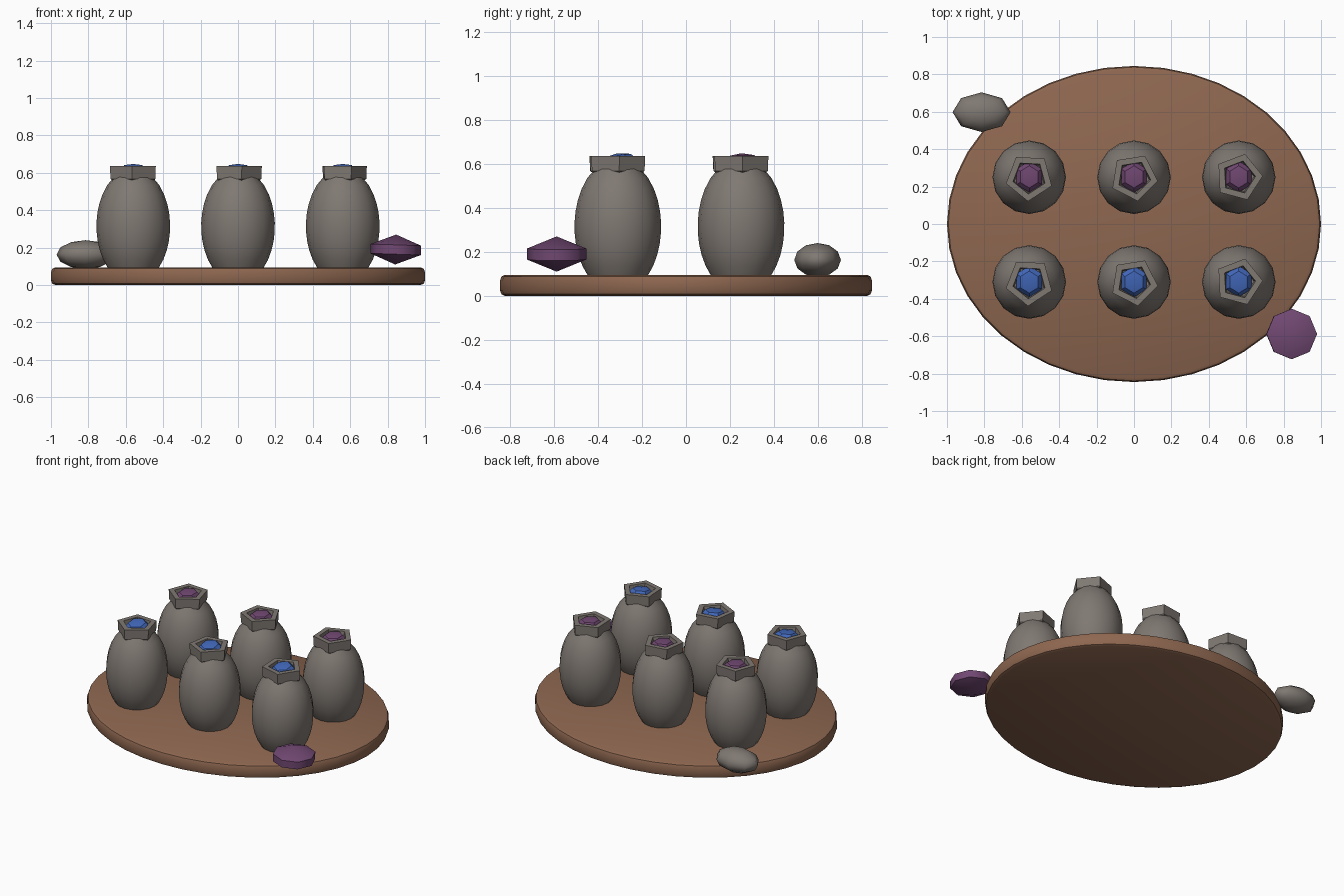
import bpy, bmesh
from math import sin, cos, pi, sqrt, radians

if "Cube" in bpy.data.objects:
    bpy.data.objects.remove(bpy.data.objects["Cube"], do_unlink=True)


def material(name, colour):
    m = bpy.data.materials.new(name)
    m.use_nodes = True
    m.diffuse_color = (*colour, 1)
    bsdf = m.node_tree.nodes["Principled BSDF"]
    bsdf.inputs["Base Color"].default_value = (*colour, 1)
    bsdf.inputs["Roughness"].default_value = 0.8
    return m


WOOD = material("brown wood", (0.27, 0.135, 0.08))
CLAY = material("grey clay", (0.215, 0.19, 0.17))
BLUE = material("blue", (0.055, 0.14, 0.50))
PURPLE = material("purple", (0.165, 0.065, 0.17))


def lathe(name, profile, sides, mat, location=(0, 0, 0), scale=(1, 1, 1),
          rotation=(0, 0, 0), start=0.0, closed=False, smooth=35):
    """Revolve (radius, height) points about z; open ends are capped."""
    bm = bmesh.new()
    rings = []
    for r, z in profile:
        if r < 1e-5:
            rings.append([bm.verts.new((0, 0, z))] * sides)
        else:
            rings.append([bm.verts.new((r * cos(start + 2 * pi * i / sides),
                                        r * sin(start + 2 * pi * i / sides), z))
                          for i in range(sides)])
    pairs = list(zip(rings, rings[1:]))
    if closed:
        pairs.append((rings[-1], rings[0]))
    for a, b in pairs:
        for i in range(sides):
            j = (i + 1) % sides
            bm.faces.new(list(dict.fromkeys((a[i], a[j], b[j], b[i]))))
    if not closed:
        for ring in (rings[0], rings[-1]):
            if ring[0] is not ring[1]:
                bm.faces.new(ring)
    bmesh.ops.recalc_face_normals(bm, faces=bm.faces[:])
    mesh = bpy.data.meshes.new(name)
    bm.to_mesh(mesh)
    bm.free()
    mesh.materials.append(mat)
    ob = bpy.data.objects.new(name, mesh)
    ob.location, ob.scale, ob.rotation_euler = location, scale, rotation
    bpy.context.collection.objects.link(ob)
    bpy.ops.object.select_all(action="DESELECT")
    ob.select_set(True)
    bpy.context.view_layer.objects.active = ob
    bpy.ops.object.shade_smooth_by_angle(angle=radians(smooth))
    return ob


def sphere_profile(rings):
    return [(sin(pi * k / rings), -cos(pi * k / rings)) for k in range(rings + 1)]


# Oval board with a rounded edge
edge = [(0.025 * cos(a), 0.025 * sin(a)) for a in (-pi/2, -pi/4, 0, pi/4, pi/2)]
board = [(0.975 + r, (0.025 if z < -0.001 or i < 2 else 0.07) + z)
         for i, (r, z) in enumerate(edge)]
board.insert(2, (1.0, 0.025))
lathe("board", board, 40, WOOD, scale=(1, 0.845, 1))

# Jar body: an egg shape cut flat at its base and mouth
LOW, HIGH, MIDDLE = 0.085, 0.585, 0.315
body = []
for k in range(11):
    z = LOW + (HIGH - LOW) * k / 10
    body.append((0.197 * sqrt(1 - ((z - MIDDLE) / 0.31) ** 2), z))

# Five-sided collar around the mouth
collar = [(0.098, 0.545), (0.126, 0.568), (0.129, 0.636), (0.09, 0.636), (0.08, 0.575)]

rows = [("front", -0.31, BLUE, 8), ("back", 0.25, PURPLE, 2)]
columns = [("right", -0.56), ("middle", 0.0), ("left", 0.56)]
for row, y, fill, tilt in rows:
    for n, (side, x) in enumerate(columns):
        tag = f"{row}_{side}"
        spot = (x, y, 0)
        lathe("jar_body_" + tag, body, 16, CLAY, spot)
        lathe("jar_collar_" + tag, collar, 5, CLAY, spot,
              start=radians(135 + 12 * (n - 1)), closed=True, smooth=20)
        lathe("jar_filling_" + tag, sphere_profile(4), 6, fill,
              (x, y + 0.003, 0.612), (0.078, 0.084, 0.036),
              (radians(tilt), 0, 0), start=pi / 2, smooth=30)

# Loose pieces resting on the rim of the board
lathe("grey_stone", sphere_profile(6), 8, CLAY, (-0.815, 0.598, 0.163),
      (0.155, 0.106, 0.077), smooth=60)
gem = [(0, -0.08), (0.135, -0.025), (0.135, 0.025), (0, 0.08)]
lathe("purple_gem", gem, 8, PURPLE, (0.843, -0.588, 0.19),
      rotation=(0, radians(2), 0), smooth=60)
